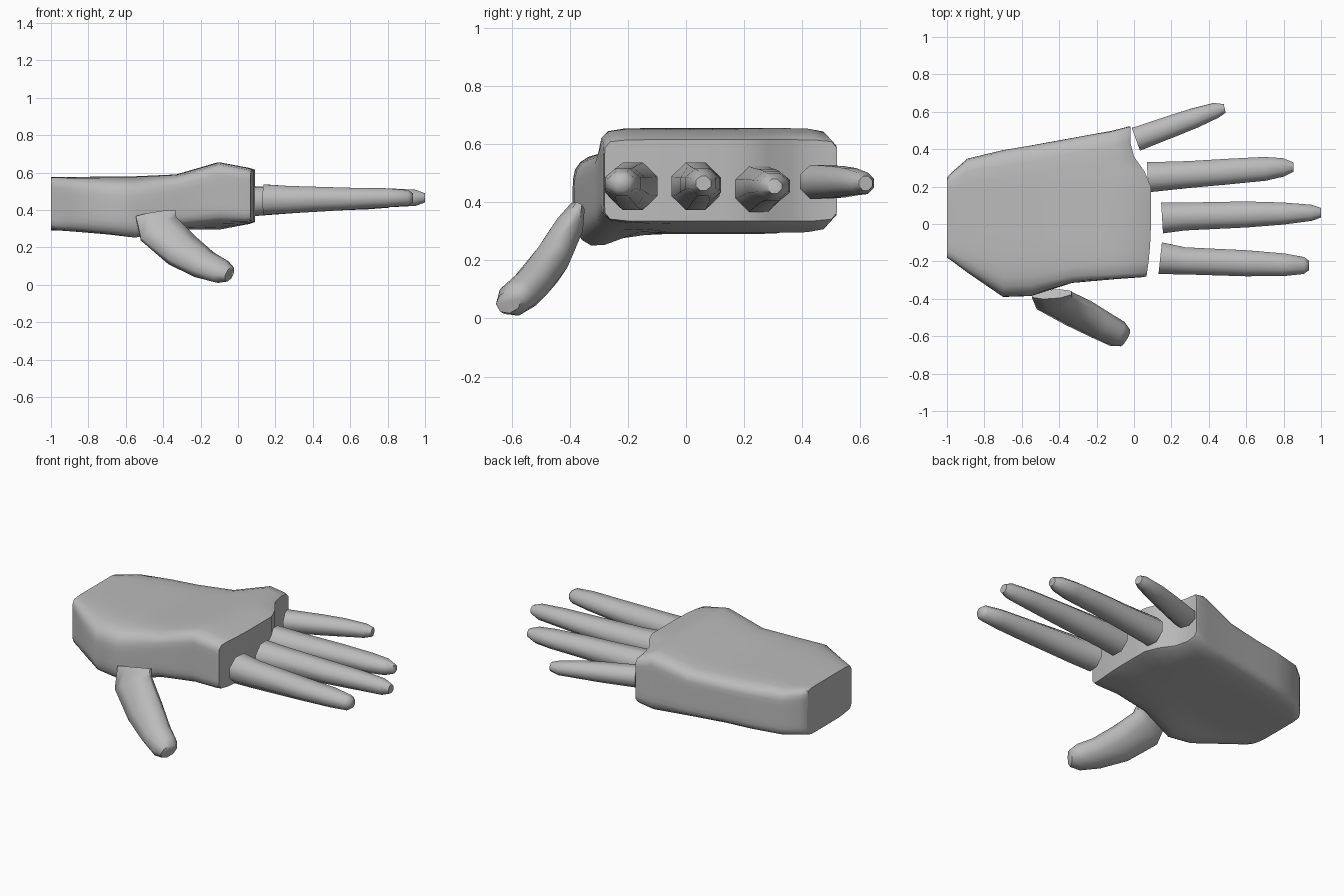
import bpy, bmesh, math
from mathutils import Vector

if "Cube" in bpy.data.objects:
    bpy.data.objects.remove(bpy.data.objects["Cube"])

mat = bpy.data.materials.new("plain_grey")
mat.diffuse_color = (0.5, 0.5, 0.5, 1)
mat.use_nodes = True
mat.node_tree.nodes["Principled BSDF"].inputs["Base Color"].default_value = mat.diffuse_color


def loft(name, rings, angle, caps=True, inward=False):
    """Skin a list of equal rings, optionally capping both ends."""
    bm = bmesh.new()
    loops = [[bm.verts.new(p) for p in r] for r in rings]
    n = len(loops[0])
    for a, b in zip(loops, loops[1:]):
        for i in range(n):
            j = (i + 1) % n
            bm.faces.new((a[i], a[j], b[j], b[i]))
    if caps:
        bm.faces.new(loops[0])
        bm.faces.new(loops[-1])
    bmesh.ops.remove_doubles(bm, verts=bm.verts, dist=0.0005)
    bmesh.ops.recalc_face_normals(bm, faces=bm.faces)
    if inward:
        bmesh.ops.reverse_faces(bm, faces=bm.faces)
    me = bpy.data.meshes.new(name)
    bm.to_mesh(me)
    bm.free()
    me.materials.append(mat)
    ob = bpy.data.objects.new(name, me)
    bpy.context.collection.objects.link(ob)
    bpy.ops.object.select_all(action='DESELECT')
    ob.select_set(True)
    bpy.context.view_layer.objects.active = ob
    bpy.ops.object.shade_smooth_by_angle(angle=math.radians(angle))
    return ob


def digit(name, path, ref):
    """Octagonal tapering tube; path rows are x, y, z, wide radius, thin radius."""
    pts = [Vector(p[:3]) for p in path]
    rings = []
    for k, p in enumerate(path):
        t = (pts[min(k + 1, len(pts) - 1)] - pts[max(k - 1, 0)]).normalized()
        w = (ref - t * ref.dot(t)).normalized()
        v = t.cross(w)
        ring = []
        for i in range(8):
            a = (i + 0.5) * math.pi / 4
            ring.append(pts[k] + (w * math.cos(a) * p[3] + v * math.sin(a) * p[4]) * 1.06)
        rings.append(ring)
    return loft(name, rings, 65)


def square_ring(per_side):
    """Points around the unit square."""
    corners = [(1, -1), (1, 1), (-1, 1), (-1, -1)]
    for k in range(4):
        (ax, ay), (bx, by) = corners[k], corners[(k + 1) % 4]
        for i in range(per_side):
            f = i / per_side
            yield ax + (bx - ax) * f, ay + (by - ay) * f


def smooth(a, b, t):
    t = min(1, max(0, (t - a) / (b - a)))
    return t * t * (3 - 2 * t)


# Palm: rounded box sections
# x, y0, y1, bottom at thumb side, bottom, top, squareness thumb side, far side, knuckle bow
sections = [
    (-1.00, -0.18, 0.25, 0.30, 0.29, 0.575, 12, 12, 0),
    (-0.97, -0.20, 0.28, 0.29, 0.29, 0.575, 10, 10, 0),
    (-0.89, -0.26, 0.35, 0.28, 0.29, 0.575, 7, 8, 0),
    (-0.70, -0.39, 0.395, 0.25, 0.29, 0.58, 4.5, 8, 0),
    (-0.55, -0.385, 0.42, 0.225, 0.295, 0.58, 4.5, 8, 0),
    (-0.33, -0.315, 0.46, 0.30, 0.295, 0.59, 7, 8, 0),
    (-0.10, -0.295, 0.50, 0.33, 0.295, 0.655, 10, 10, 0.1),
    (0.06, -0.285, 0.52, 0.33, 0.325, 0.625, 12, 12, 0.85),
    (0.09, -0.28, 0.52, 0.335, 0.335, 0.615, 14, 14, 1),
]


def palm_ring(sec, flat=1.0):
    x, y0, y1, za, zb, z1, n0, n1, bow = sec
    ring = []
    for a, b in square_ring(10):
        n = n0 if a < 0 else n1
        r = (abs(a) ** n + abs(b) ** n) ** (-1 / n)
        u, v = a * r, b * r
        y = (y0 + y1) / 2 + u * (y1 - y0) / 2
        z0 = za + (zb - za) * smooth(-0.9, -0.4, u)
        z = (z0 + z1) / 2 + v * (z1 - z0) / 2 * flat
        back = 0.11 * smooth(0.2, 0.42, y) if y > 0 else 0.3 * y * y
        ring.append((x - bow * back, y, z))
    return ring


rings = [palm_ring(s) for s in sections]
# end walls: collapse the end rings onto their centre lines
rings = [palm_ring(sections[0], 0)] + rings + [palm_ring(sections[-1], 0)]
loft("palm", rings, 50, caps=False, inward=True)

# Four fingers
Y = Vector((0, 1, 0))
digit("index_finger", [
    (0.14, -0.183, 0.455, 0.087, 0.083), (0.27, -0.197, 0.455, 0.074, 0.075),
    (0.6, -0.21, 0.46, 0.071, 0.06), (0.8, -0.218, 0.465, 0.062, 0.052),
    (0.91, -0.222, 0.465, 0.046, 0.042), (0.935, -0.222, 0.465, 0.026, 0.025)], Y)
digit("middle_finger", [
    (0.15, 0.033, 0.455, 0.085, 0.083), (0.27, 0.04, 0.455, 0.076, 0.075),
    (0.6, 0.051, 0.46, 0.071, 0.06), (0.8, 0.056, 0.465, 0.06, 0.052),
    (0.95, 0.06, 0.465, 0.044, 0.044), (1.0, 0.06, 0.465, 0.026, 0.025)], Y)
digit("ring_finger", [
    (0.075, 0.25, 0.445, 0.082, 0.08), (0.3, 0.265, 0.45, 0.073, 0.068),
    (0.5, 0.28, 0.455, 0.07, 0.06), (0.7, 0.295, 0.455, 0.065, 0.052),
    (0.8, 0.303, 0.455, 0.05, 0.044), (0.853, 0.305, 0.455, 0.025, 0.025)], Y)
digit("little_finger", [
    (0.01, 0.453, 0.47, 0.066, 0.06), (0.2, 0.522, 0.47, 0.06, 0.055),
    (0.32, 0.565, 0.47, 0.055, 0.048), (0.44, 0.608, 0.465, 0.042, 0.038),
    (0.485, 0.618, 0.465, 0.024, 0.025)], Y)

# Thumb, hanging down and forward
digit("thumb", [
    (-0.44, -0.375, 0.38, 0.11, 0.026), (-0.425, -0.41, 0.30, 0.115, 0.05),
    (-0.30, -0.475, 0.185, 0.105, 0.062), (-0.18, -0.54, 0.107, 0.086, 0.062),
    (-0.09, -0.587, 0.07, 0.075, 0.057), (-0.045, -0.61, 0.057, 0.05, 0.036)],
    Vector((1, 0, 0)))
